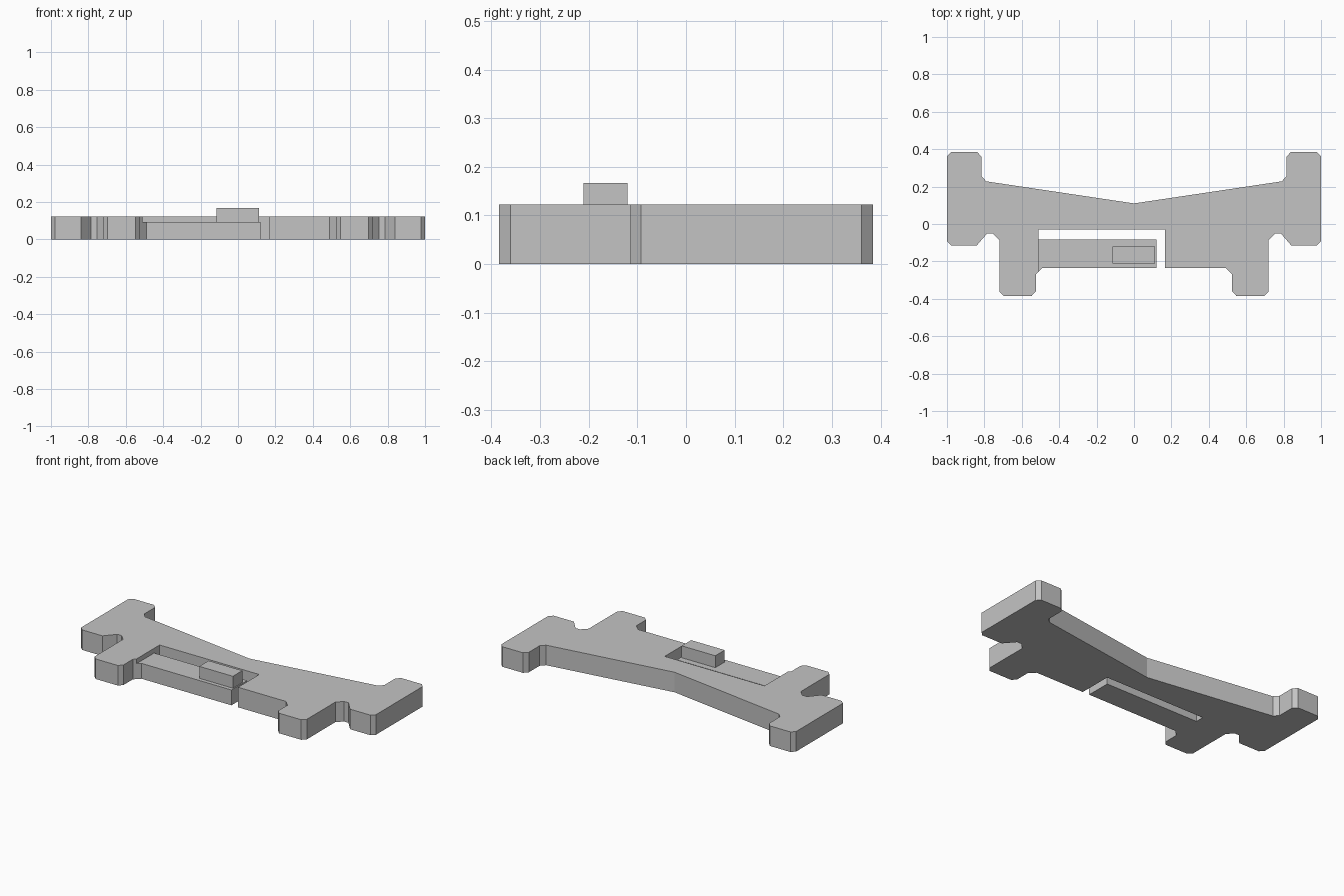
import bpy
import bmesh

cube = bpy.data.objects.get("Cube")
if cube:
    bpy.data.objects.remove(cube, do_unlink=True)

grey = bpy.data.materials.new("plain grey")
grey.use_nodes = True
colour = (0.55, 0.55, 0.55, 1)
grey.diffuse_color = colour
grey.node_tree.nodes["Principled BSDF"].inputs["Base Color"].default_value = colour


def prism(name, outline, bottom, top):
    """Extrude a flat outline upwards into a closed solid."""
    bm = bmesh.new()
    face = bm.faces.new([bm.verts.new((x, y, bottom)) for x, y in outline])
    made = bmesh.ops.extrude_face_region(bm, geom=[face])["geom"]
    verts = [v for v in made if isinstance(v, bmesh.types.BMVert)]
    bmesh.ops.translate(bm, verts=verts, vec=(0, 0, top - bottom))
    bmesh.ops.recalc_face_normals(bm, faces=bm.faces)
    mesh = bpy.data.meshes.new(name)
    bm.to_mesh(mesh)
    bm.free()
    mesh.materials.append(grey)
    obj = bpy.data.objects.new(name, mesh)
    bpy.context.collection.objects.link(obj)
    return obj


# Half outline of the plate, from the back centre round the end tab to the foot
half = [
    (0.79, 0.228), (0.815, 0.255), (0.815, 0.36), (0.838, 0.384),
    (0.978, 0.384), (1, 0.361), (1, -0.092), (0.978, -0.114),
    (0.84, -0.114), (0.785, -0.05), (0.755, -0.05), (0.72, -0.085),
    (0.72, -0.361), (0.698, -0.384), (0.547, -0.384), (0.525, -0.361),
    (0.525, -0.27),
]
mirrored = [(-x, y) for x, y in reversed(half)]

# Main plate with the open slot along its front edge
slot_left, slot_right, slot_back, front = -0.511, 0.165, -0.03, -0.235
slot = [(0.49, front), (slot_right, front), (slot_right, slot_back),
        (slot_left, slot_back), (slot_left, -0.256)]
prism("plate", [(0, 0.11)] + half + slot + mirrored, 0, 0.123)

# Thin spring arm lying in the slot, joined to the plate at one end
prism("spring_arm", [(slot_left, -0.256), (-0.49, front), (0.12, front),
                     (0.12, -0.083), (slot_left, -0.083)], 0, 0.094)

# Raised button near the free end of the arm
prism("button", [(-0.115, -0.211), (0.113, -0.211),
                 (0.113, -0.12), (-0.115, -0.12)], 0.094, 0.167)
